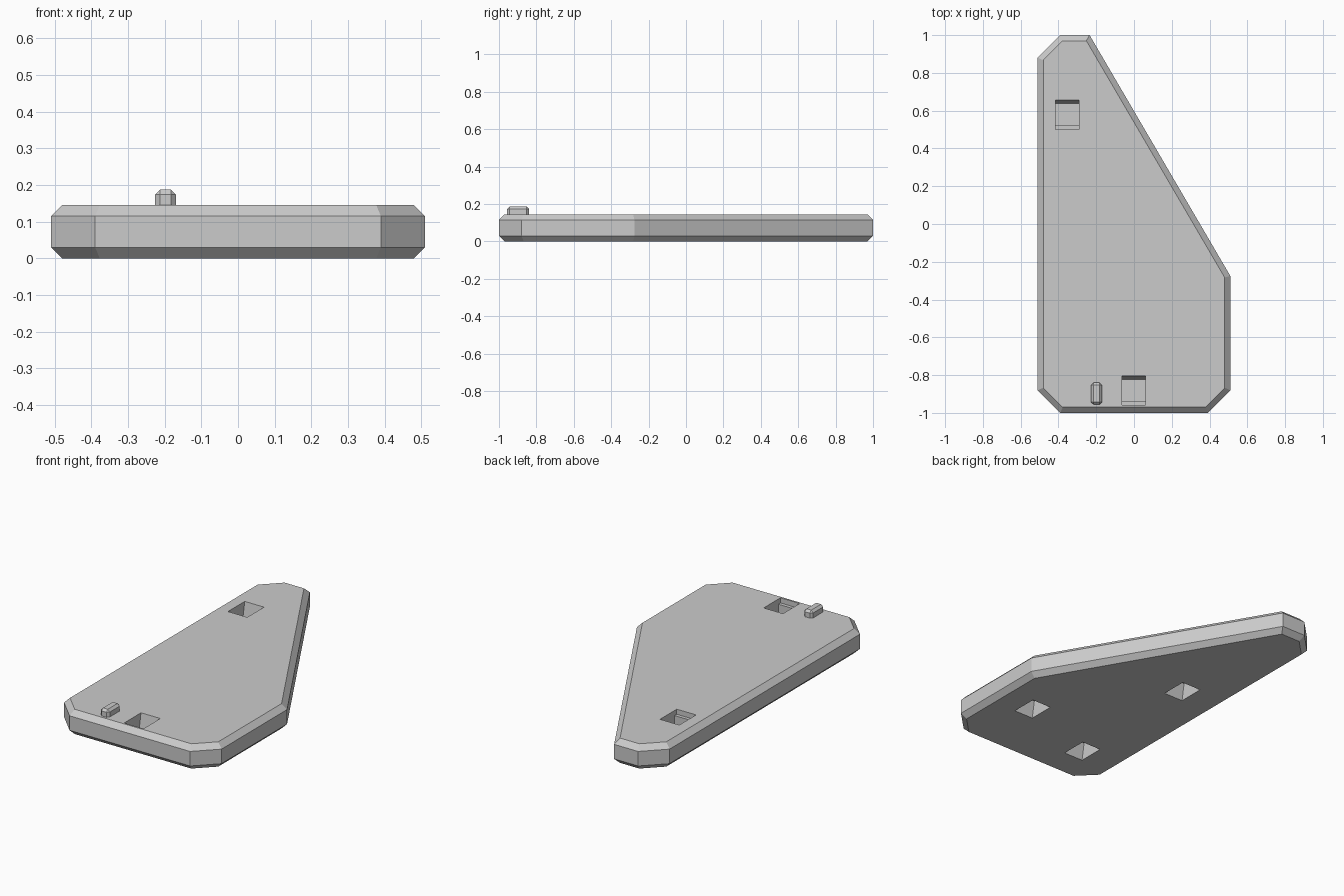
import bpy
import bmesh

cube = bpy.data.objects.get("Cube")
if cube:
    bpy.data.objects.remove(cube, do_unlink=True)

THICK = 0.145
POCKET_W, POCKET_L, DEPTH = 0.125, 0.155, 0.1

grey = bpy.data.materials.new("plain_grey")
grey.use_nodes = True
colour = (0.6, 0.6, 0.6, 1)
grey.diffuse_color = colour
grey.node_tree.nodes["Principled BSDF"].inputs["Base Color"].default_value = colour


def make_object(name, bm):
    bmesh.ops.recalc_face_normals(bm, faces=bm.faces[:])
    mesh = bpy.data.meshes.new(name)
    bm.to_mesh(mesh)
    bm.free()
    mesh.materials.append(grey)
    obj = bpy.data.objects.new(name, mesh)
    bpy.context.collection.objects.link(obj)
    return obj


def extrude(points, direction):
    """Close a profile and push it along a direction."""
    bm = bmesh.new()
    face = bm.faces.new([bm.verts.new(p) for p in points])
    result = bmesh.ops.extrude_face_region(bm, geom=[face])
    verts = [g for g in result["geom"] if isinstance(g, bmesh.types.BMVert)]
    bmesh.ops.translate(bm, verts=verts, vec=direction)
    return bm


# Plate: clipped outline with chamfered top and bottom rims
outline = [(-0.51, 0.88), (-0.39, 1), (-0.235, 1), (0.51, -0.275),
           (0.51, -0.88), (0.39, -1), (-0.39, -1), (-0.51, -0.88)]
bm = extrude([(x, y, 0) for x, y in outline], (0, 0, THICK))
rims = [e for e in bm.edges if abs(e.verts[0].co.z - e.verts[1].co.z) < 0.001]
bmesh.ops.bevel(bm, geom=rims, offset=0.03, segments=1, affect='EDGES')
plate = make_object("plate", bm)


# Pockets: stepped front wall and sloping back wall
def cut_pocket(x, y, from_top):
    half = POCKET_L / 2
    profile = [(-half, 0.05), (half, 0.05), (half, 0), (half - 0.018, -DEPTH),
               (0.02 - half, -DEPTH), (0.02 - half, -0.03), (-half, -0.03)]
    side = 1 if from_top else -1
    z = THICK if from_top else 0
    points = [(x - POCKET_W / 2, y + side * py, z + side * pz) for py, pz in profile]
    cutter = make_object("pocket_cutter", extrude(points, (POCKET_W, 0, 0)))
    cutter.hide_render = True
    mod = plate.modifiers.new("pocket", 'BOOLEAN')
    mod.operation = 'DIFFERENCE'
    mod.solver = 'EXACT'
    mod.object = cutter
    bpy.context.view_layer.objects.active = plate
    bpy.ops.object.modifier_apply(modifier=mod.name)
    bpy.data.objects.remove(cutter, do_unlink=True)


for x, y in [(-0.353, 0.578), (-0.002, -0.882)]:
    cut_pocket(x, y, True)
for x, y in [(0.27, -0.55), (-0.24, 0.13), (-0.24, -0.73)]:
    cut_pocket(x, y, False)

# Peg: small chamfered block on the top face
bm = bmesh.new()
bmesh.ops.create_cube(bm, size=1)
bmesh.ops.scale(bm, vec=(0.057, 0.117, 0.052), verts=bm.verts[:])
bmesh.ops.translate(bm, vec=(-0.198, -0.898, 0.161), verts=bm.verts[:])
edges = [e for e in bm.edges if max(v.co.z for v in e.verts) > 0.18]
bmesh.ops.bevel(bm, geom=edges, offset=0.013, segments=1, affect='EDGES')
make_object("peg", bm)
